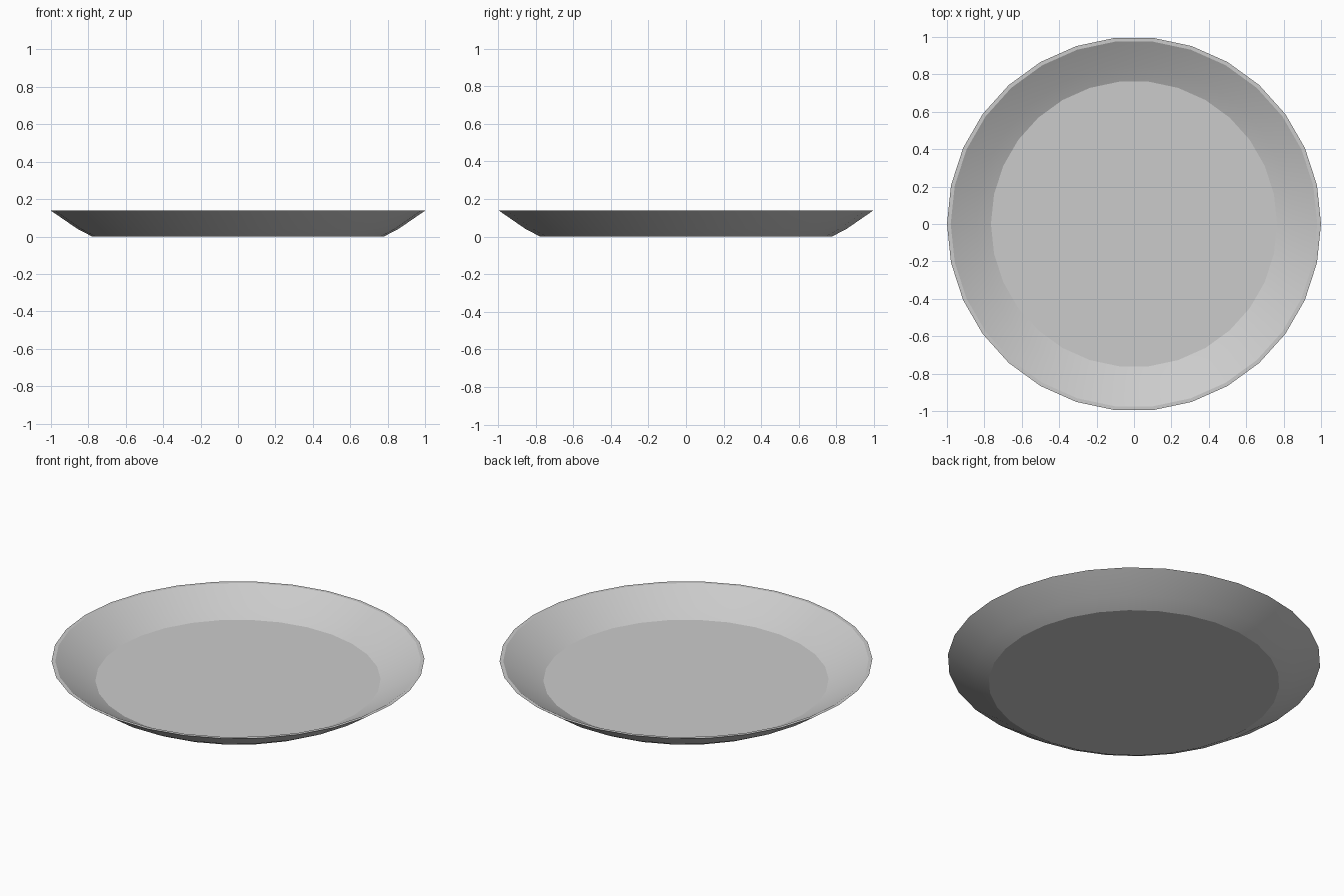
import bpy, bmesh, math

if "Cube" in bpy.data.objects:
    bpy.data.objects.remove(bpy.data.objects["Cube"])

SIDES = 30

# Cross-section from underside centre, out over the rim, to the inner floor
profile = [(0.78, 0.0), (0.86, 0.042), (1.0, 0.138),
           (0.98, 0.138), (0.845, 0.058), (0.765, 0.02)]

bm = bmesh.new()
rings = [[bm.verts.new((r * math.cos(2 * math.pi * i / SIDES),
                        r * math.sin(2 * math.pi * i / SIDES), z))
          for i in range(SIDES)] for r, z in profile]

# Walls and rim
for a, b in zip(rings, rings[1:]):
    for i in range(SIDES):
        j = (i + 1) % SIDES
        bm.faces.new((a[i], a[j], b[j], b[i]))

# Underside and inner floor
bm.faces.new(rings[0][::-1])
bm.faces.new(rings[-1])
bmesh.ops.recalc_face_normals(bm, faces=bm.faces)

mesh = bpy.data.meshes.new("plate")
bm.to_mesh(mesh)
bm.free()
plate = bpy.data.objects.new("plate", mesh)
bpy.context.collection.objects.link(plate)

# Smooth walls, crisp floor and rim edges
bpy.context.view_layer.objects.active = plate
plate.select_set(True)
bpy.ops.object.shade_smooth_by_angle(angle=math.radians(20))
